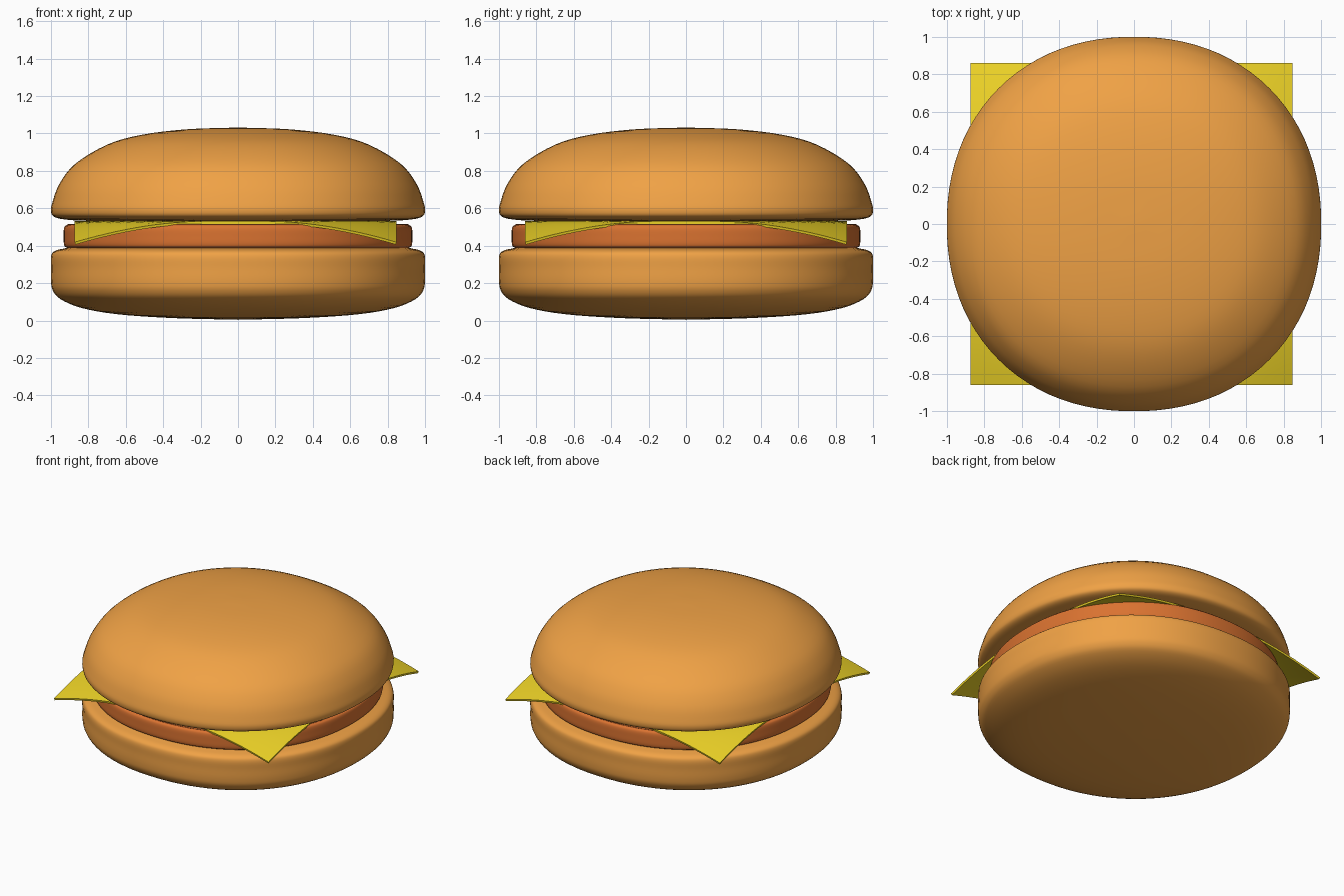
import bpy, bmesh, math
from mathutils import Vector

if "Cube" in bpy.data.objects:
    bpy.data.objects.remove(bpy.data.objects["Cube"])

SIDES = 96
POWER = 2.15  # slightly squared round outline


def material(name, color):
    m = bpy.data.materials.new(name)
    m.diffuse_color = (*color, 1)
    m.use_nodes = True
    m.node_tree.nodes["Principled BSDF"].inputs["Base Color"].default_value = m.diffuse_color
    return m


def finish(name, bm, mat, angle):
    bmesh.ops.recalc_face_normals(bm, faces=bm.faces[:])
    mesh = bpy.data.meshes.new(name)
    bm.to_mesh(mesh)
    bm.free()
    obj = bpy.data.objects.new(name, mesh)
    bpy.context.collection.objects.link(obj)
    mesh.materials.append(mat)
    bpy.ops.object.select_all(action='DESELECT')
    obj.select_set(True)
    bpy.context.view_layer.objects.active = obj
    bpy.ops.object.shade_smooth_by_angle(angle=math.radians(angle))
    return obj


def smooth_curve(points, steps=4):
    # Catmull-Rom curve through the profile points
    p = [Vector(q) for q in points]
    p = [2 * p[0] - p[1]] + p + [2 * p[-1] - p[-2]]
    out = []
    for a, b, c, d in zip(p, p[1:], p[2:], p[3:]):
        for k in range(steps):
            t = k / steps
            out.append(0.5 * (2 * b + (c - a) * t + (2 * a - 5 * b + 4 * c - d) * t * t
                              + (3 * b - a - 3 * c + d) * t ** 3))
    return out + [p[-2]]


def round_layer(name, profile, mat):
    # profile runs from bottom centre to top centre as (radius, z)
    bm = bmesh.new()
    curve = smooth_curve(profile)
    rings = []
    for r, z in curve[1:-1]:
        ring = []
        for i in range(SIDES):
            a = 2 * math.pi * i / SIDES
            c, s = math.cos(a), math.sin(a)
            k = r / (abs(c) ** POWER + abs(s) ** POWER) ** (1 / POWER)
            ring.append(bm.verts.new((k * c, k * s, z)))
        rings.append(ring)
    bottom = bm.verts.new((0, 0, curve[0].y))
    top = bm.verts.new((0, 0, curve[-1].y))
    for i in range(SIDES):
        j = (i + 1) % SIDES
        for lo, hi in zip(rings, rings[1:]):
            bm.faces.new((lo[i], lo[j], hi[j], hi[i]))
        bm.faces.new((bottom, rings[0][j], rings[0][i]))
        bm.faces.new((top, rings[-1][i], rings[-1][j]))
    return finish(name, bm, mat, 60)


bun = material("bun", (0.87, 0.36, 0.06))
meat = material("meat", (0.70, 0.17, 0.03))
yellow = material("cheese", (0.85, 0.65, 0.02))

# Bottom bun
round_layer("bottom_bun", [(0, 0.004), (0.35, 0.013), (0.65, 0.034), (0.84, 0.068),
                           (0.95, 0.115), (0.99, 0.16), (1.0, 0.21), (1.0, 0.28), (1.0, 0.34),
                           (0.985, 0.368), (0.94, 0.383), (0.85, 0.39), (0.4, 0.392), (0, 0.392)], bun)

# Patty
round_layer("patty", [(0, 0.385), (0.5, 0.385), (0.87, 0.385), (0.915, 0.39), (0.93, 0.405),
                      (0.932, 0.45), (0.93, 0.495), (0.915, 0.51), (0.87, 0.516),
                      (0.5, 0.517), (0, 0.517)], meat)

# Top bun
round_layer("top_bun", [(0, 0.53), (0.4, 0.53), (0.8, 0.533), (0.93, 0.541), (0.985, 0.556),
                        (1.0, 0.585), (0.993, 0.63), (0.955, 0.73), (0.87, 0.838),
                        (0.70, 0.94), (0.52, 0.992), (0.28, 1.022), (0, 1.032)], bun)

# Cheese slice with drooping corners
bm = bmesh.new()
bmesh.ops.create_grid(bm, x_segments=32, y_segments=32, size=0.86)
for v in bm.verts:
    r = math.hypot(v.co.x, v.co.y)
    droop = max(0, (r - 0.88) / 0.336) ** 1.25
    v.co.z = 0.531 - 0.112 * droop
    v.co.x -= 0.013
cheese = finish("cheese_slice", bm, yellow, 40)
solid = cheese.modifiers.new("thickness", 'SOLIDIFY')
solid.thickness = 0.014
solid.offset = -1
bpy.ops.object.modifier_apply(modifier=solid.name)
bpy.ops.object.shade_smooth_by_angle(angle=math.radians(40))
